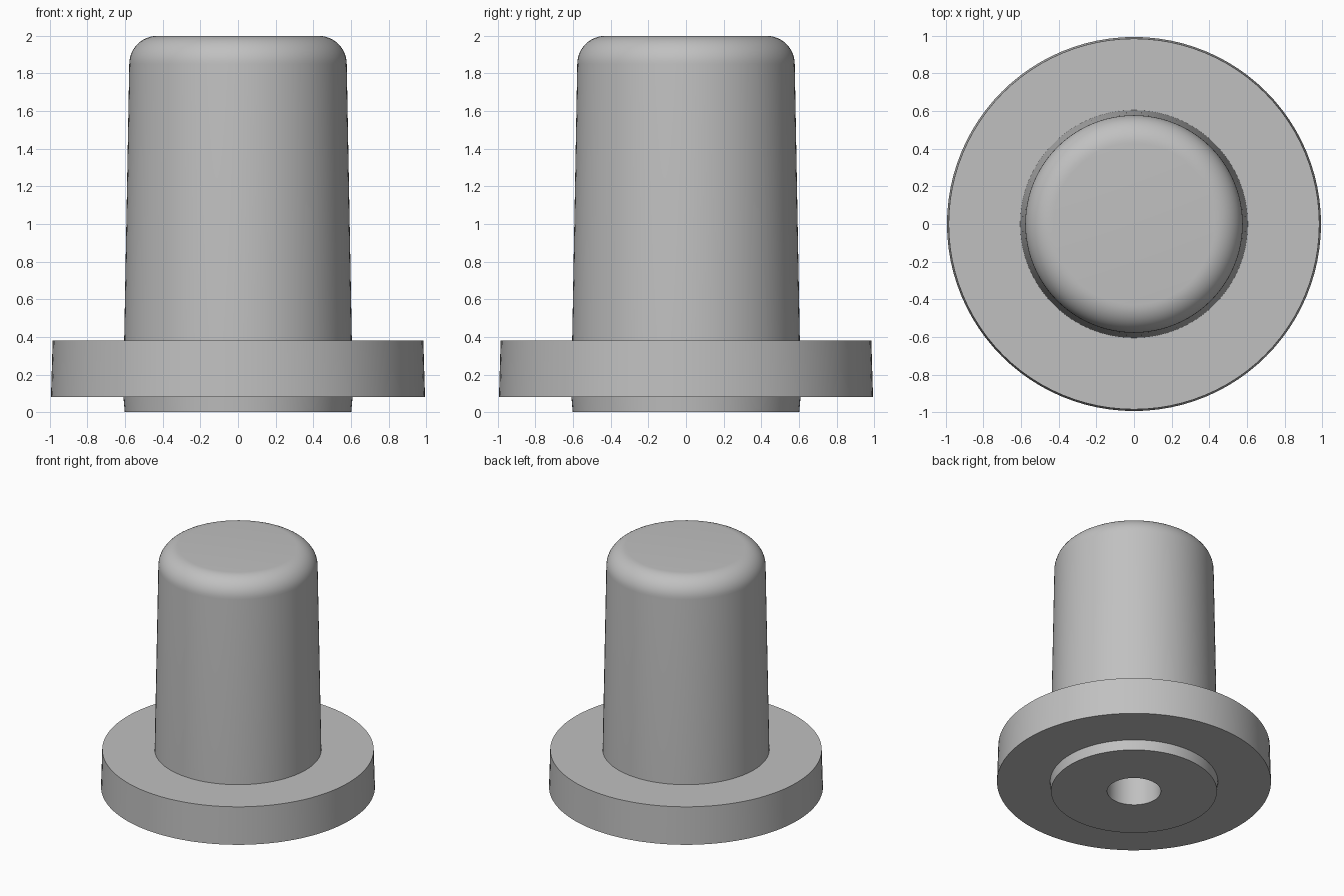
import bpy
import bmesh
import math

old = bpy.data.objects.get("Cube")
if old:
    bpy.data.objects.remove(old, do_unlink=True)

# Single plain grey
GREY = (0.53, 0.53, 0.53, 1)
grey = bpy.data.materials.new("plain grey")
grey.use_nodes = True
grey.diffuse_color = GREY
grey.node_tree.nodes["Principled BSDF"].inputs["Base Color"].default_value = GREY

SEGMENTS = 96


def lathe(name, profile):
    """Revolve a (radius, height) profile around the z axis."""
    bm = bmesh.new()
    verts = [bm.verts.new((r, 0, z)) for r, z in profile]
    edges = [bm.edges.new(pair) for pair in zip(verts, verts[1:])]
    bmesh.ops.spin(bm, geom=verts + edges, cent=(0, 0, 0), axis=(0, 0, 1),
                   angle=math.tau, steps=SEGMENTS, use_duplicate=False)
    bmesh.ops.remove_doubles(bm, verts=bm.verts, dist=0.0001)
    bmesh.ops.recalc_face_normals(bm, faces=bm.faces)
    mesh = bpy.data.meshes.new(name)
    bm.to_mesh(mesh)
    bm.free()
    mesh.materials.append(grey)
    obj = bpy.data.objects.new(name, mesh)
    bpy.context.collection.objects.link(obj)
    bpy.ops.object.select_all(action="DESELECT")
    obj.select_set(True)
    bpy.context.view_layer.objects.active = obj
    bpy.ops.object.shade_smooth_by_angle(angle=math.radians(30))
    return obj


# Rounded shoulder between the tapered wall and the flat top
FILLET, TOP, WALL = 0.15, 2.0, 0.578
shoulder = []
for i in range(13):
    a = math.radians(90) * i / 12
    shoulder.append((WALL - FILLET + FILLET * math.cos(a),
                     TOP - FILLET + FILLET * math.sin(a)))

# One closed turned body: blind bore, foot, flange, tapered post, shoulder
bore = [(0, 1.5), (0.195, 1.5), (0.195, 0)]
foot = [(0.602, 0), (0.609, 0.08)]
flange = [(0.994, 0.08), (0.985, 0.38)]
post = [(0.605, 0.38)]
lathe("flanged_plug", bore + foot + flange + post + shoulder + [(0, TOP)])
